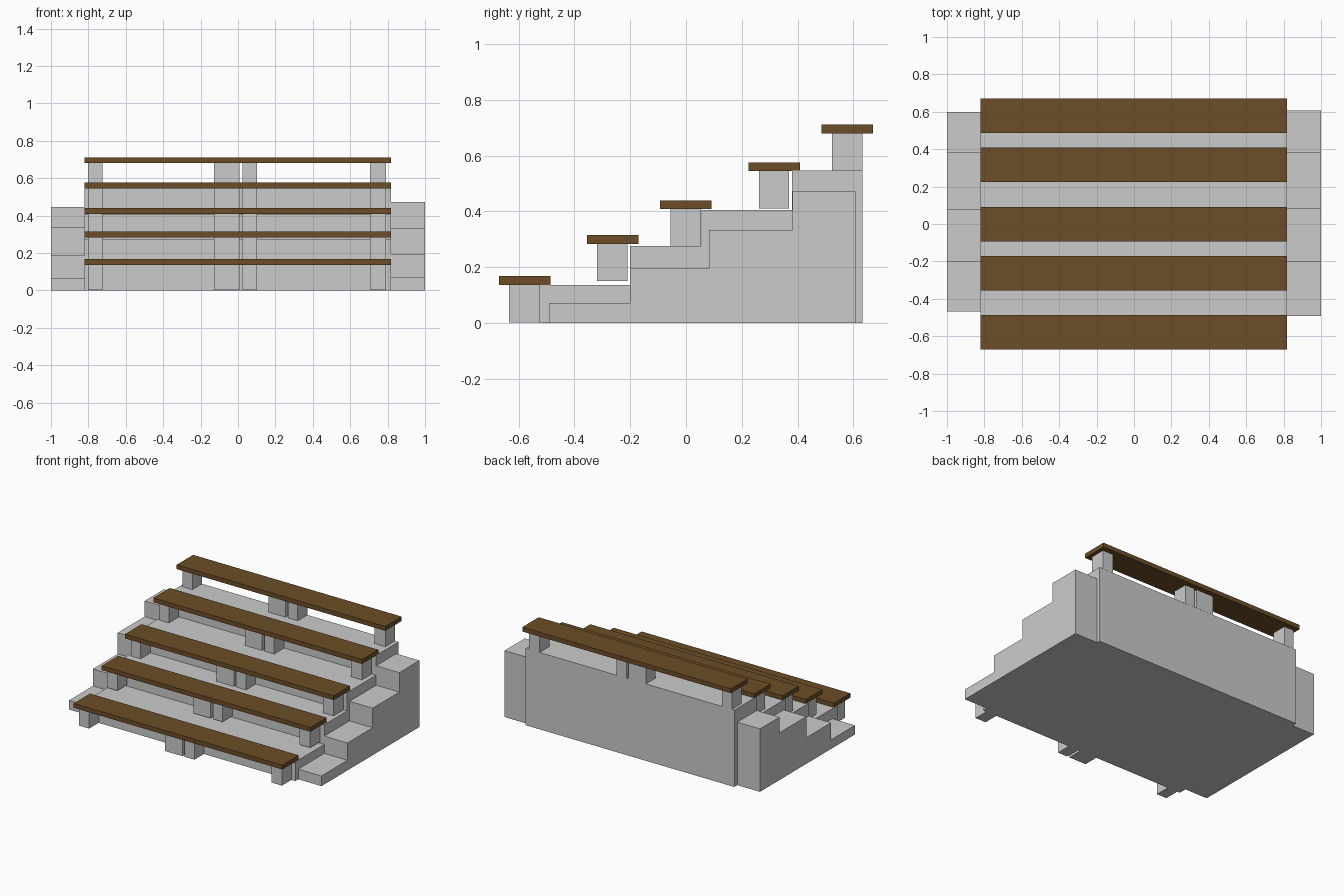
import bpy

if "Cube" in bpy.data.objects:
    bpy.data.objects.remove(bpy.data.objects["Cube"])

wood = bpy.data.materials.new("brown_wood")
wood.diffuse_color = (0.15, 0.075, 0.02, 1)
wood.use_nodes = True
wood.node_tree.nodes["Principled BSDF"].inputs["Base Color"].default_value = wood.diffuse_color


def add_mesh(name, verts, faces, mat=None):
    me = bpy.data.meshes.new(name)
    me.from_pydata(verts, [], faces)
    me.update()
    ob = bpy.data.objects.new(name, me)
    bpy.context.collection.objects.link(ob)
    if mat:
        me.materials.append(mat)
    return ob


def extrude_x(name, profile, x0, x1, mat=None):
    """Extrude a counter-clockwise (y, z) profile from x0 to x1."""
    n = len(profile)
    verts = [(x, y, z) for x in (x0, x1) for y, z in profile]
    faces = [tuple(reversed(range(n))), tuple(range(n, 2 * n))]
    faces += [(i, (i + 1) % n, n + (i + 1) % n, n + i) for i in range(n)]
    return add_mesh(name, verts, faces, mat)


def box(name, x0, x1, y0, y1, z0, z1, mat=None):
    return extrude_x(name, [(y0, z0), (y1, z0), (y1, z1), (y0, z1)], x0, x1, mat)


def stepped(name, x0, x1, fronts, heights, back):
    """Solid staircase: each step starts at fronts[i] and has height heights[i]."""
    ends = fronts[1:] + [back]
    profile = [(fronts[0], 0), (back, 0)]
    for y0, y1, z in reversed(list(zip(fronts, ends, heights))):
        profile += [(y1, z), (y0, z)]
    return extrude_x(name, profile, x0, x1)


# concrete terrace and the stairs on either side
stepped("terrace", -0.822, 0.818, [-0.525, -0.2, 0.055, 0.38],
        [0.136, 0.276, 0.406, 0.546], 0.632)
stepped("right_stairs", 0.818, 1.0, [-0.492, -0.2, 0.083, 0.382],
        [0.072, 0.195, 0.334, 0.472], 0.608)
stepped("left_stairs", -1.0, -0.822, [-0.468, -0.2, 0.078, 0.38],
        [0.065, 0.186, 0.336, 0.447], 0.598)

# bench rows: plank front, plank underside, support front, support bottom
rows = [(-0.67, 0.137, -0.635, 0.002),
        (-0.355, 0.284, -0.319, 0.15),
        (-0.093, 0.409, -0.056, 0.275),
        (0.224, 0.545, 0.261, 0.41),
        (0.486, 0.68, 0.524, 0.545)]
support_x = [(-0.803, -0.725), (-0.128, 0.007), (0.025, 0.102), (0.707, 0.79)]

for r, (py, pz, sy, sz) in enumerate(rows, 1):
    box(f"bench_plank_{r}", -0.822, 0.817, py, py + 0.184, pz, pz + 0.031, wood)
    for s, (x0, x1) in enumerate(support_x, 1):
        box(f"bench_support_{r}_{s}", x0, x1, sy, sy + 0.109, sz, pz)
